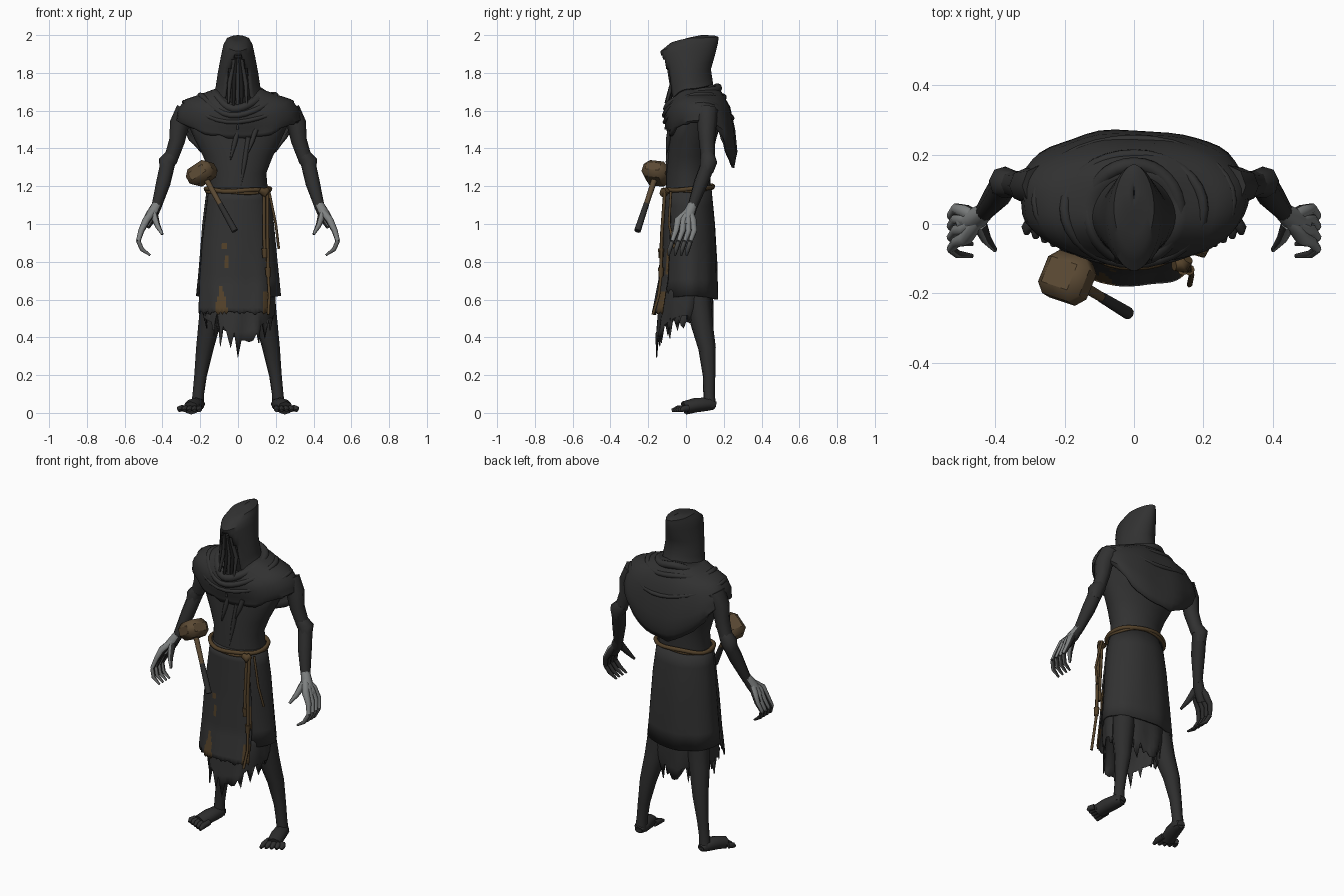
import bpy, bmesh, random
from math import sin, cos, pi, radians, copysign
from mathutils import Vector, Matrix

random.seed(4)
if "Cube" in bpy.data.objects:
    bpy.data.objects.remove(bpy.data.objects["Cube"])


def material(name, rgb):
    m = bpy.data.materials.new(name)
    m.use_nodes = True
    m.diffuse_color = (*rgb, 1)
    node = m.node_tree.nodes["Principled BSDF"]
    node.inputs["Base Color"].default_value = (*rgb, 1)
    node.inputs["Roughness"].default_value = .9
    return m


CLOTH = material("charcoal cloth", (.031, .031, .031))
SKIN = material("dark skin", (.027, .027, .027))
SHADOW = material("hood shadow", (.012, .012, .012))
PALE = material("pale grey hand", (.21, .22, .22))
FINGER = material("grey fingers", (.12, .123, .122))
ROPE = material("brown rope", (.085, .052, .022))
WOOD = material("mallet wood", (.105, .068, .034))


def finish(name, mesh, mats, angle=40):
    ob = bpy.data.objects.new(name, mesh)
    bpy.context.collection.objects.link(ob)
    for m in mats:
        mesh.materials.append(m)
    bpy.ops.object.select_all(action='DESELECT')
    ob.select_set(True)
    bpy.context.view_layer.objects.active = ob
    bpy.ops.object.shade_smooth_by_angle(angle=radians(angle))
    return ob


def ring_point(ring, a, power=1):
    """Point on an oval ring; a = 0 is the front, a = pi / 2 is +x."""
    rx, yf, yb, zf, zs, zb = ring
    c, s = cos(a), sin(a)
    x = rx * copysign(abs(s) ** power, s)
    y = (yf + yb) / 2 - (yb - yf) / 2 * copysign(abs(c) ** power, c)
    z = zs + (zf - zs if c > 0 else zb - zs) * c * c
    return Vector((x, y, z))


def loft(name, rings, mats, n=36, sub=1, span=None, power=1, folds=0, jag=None,
         skip=None, paint=None, thick=0, cap=False):
    """Skin a stack of oval rings; a span makes an open sheet."""
    bm = bmesh.new()
    rows = []
    for k in range(len(rings) - 1):
        for t in range(sub):
            f = t / sub
            rows.append([p + (q - p) * f for p, q in zip(rings[k], rings[k + 1])])
    rows.append(list(rings[-1]))
    lo, hi = span or (0, 2 * pi)
    count = n + 1 if span else n
    angles = [lo + (hi - lo) * i / n for i in range(count)]
    grid = []
    for j, r in enumerate(rows):
        t = j / (len(rows) - 1)
        line = []
        for i, a in enumerate(angles):
            p = ring_point(r, a, power)
            w = folds * t * (sin(a * 7 + 1 + 3 * t) + .6 * sin(a * 11 + 2))
            p += Vector((sin(a) * w, -cos(a) * w, 0))
            if jag and j == len(rows) - 1:
                p.z += jag(i)
            line.append(bm.verts.new(p))
        grid.append(line)
    for j in range(len(rows) - 1):
        for i in range(n):
            k = (i + 1) % count
            a = (angles[i] + (hi - lo) / n / 2 + pi) % (2 * pi) - pi
            quad = [grid[j][i], grid[j][k], grid[j + 1][k], grid[j + 1][i]]
            z = sum(v.co.z for v in quad) / 4
            if skip and skip(a, z):
                continue
            f = bm.faces.new(quad)
            f.material_index = paint(a, z) if paint else 0
    if cap:
        bm.faces.new(grid[0])
        bm.faces.new(grid[-1])
    bmesh.ops.recalc_face_normals(bm, faces=bm.faces[:])
    mesh = bpy.data.meshes.new(name)
    bm.to_mesh(mesh)
    bm.free()
    ob = finish(name, mesh, mats)
    if thick:
        ob.modifiers.new("thickness", 'SOLIDIFY').thickness = thick


def tube(name, pts, radii, mat, side=1, cyclic=False, inner=None):
    """Round tube with a radius at each point; side mirrors x, inner colours the body side."""
    cu = bpy.data.curves.new(name, 'CURVE')
    cu.dimensions = '3D'
    cu.bevel_depth, cu.bevel_resolution, cu.use_fill_caps = 1, 2, True
    sp = cu.splines.new('POLY')
    sp.points.add(len(pts) - 1)
    sp.use_cyclic_u = cyclic
    for i, (p, q) in enumerate(zip(sp.points, pts)):
        p.co = (q[0] * side, q[1], q[2], 1)
        p.radius = radii[i] if isinstance(radii, (list, tuple)) else radii
    tmp = bpy.data.objects.new(name + "_path", cu)
    bpy.context.collection.objects.link(tmp)
    deps = bpy.context.evaluated_depsgraph_get()
    mesh = bpy.data.meshes.new_from_object(tmp.evaluated_get(deps))
    bpy.data.objects.remove(tmp)
    mesh.materials.clear()
    ob = finish(name, mesh, [mat, inner] if inner else [mat], 60)
    if inner:
        for f in mesh.polygons:
            f.material_index = int(f.normal.dot(Vector((side, -.7, .3))) < -.1)
    return ob


def loop(name, ring, radius, mat, wave=0, power=1):
    pts = [ring_point(ring, 2 * pi * i / 32, power) + Vector((0, 0, wave * sin(i * pi / 4)))
           for i in range(32)]
    tube(name, pts, radius, mat, cyclic=True)


# Hood with an open front and a dark hollow inside
hood = [(.165, -.09, .18, 1.6, 1.65, 1.67), (.122, -.1, .145, 1.67, 1.7, 1.73),
        (.107, -.11, .132, 1.76, 1.8, 1.82), (.092, -.13, .155, 1.87, 1.88, 1.9),
        (.077, -.135, .17, 1.915, 1.95, 1.96), (.058, -.08, .172, 1.96, 1.985, 1.99),
        (.03, .02, .15, 1.988, 1.996, 1.998), (.002, .08, .1, 2, 2, 2)]
loft("hood", hood, [CLOTH], n=40, sub=2, power=1.1, thick=.012,
     skip=lambda a, z: abs(a) < .66 - max(0, z - 1.76) * 2.6 and z < 1.9)
loft("hood_hollow", [(.09, -.05, .12, 1.58, 1.6, 1.6), (.08, -.05, .11, 1.8, 1.8, 1.8),
                     (.06, -.05, .13, 1.9, 1.91, 1.92)], [SHADOW], cap=True)
for i, (x, low) in enumerate([(-.045, 1.64), (-.022, 1.57), (-.002, 1.5),
                              (.018, 1.53), (.042, 1.62)]):
    tube("veil_strip", [(x * .4, -.1, 1.88), (x, -.075, 1.74), (x * 1.1, -.108, low)],
         [.01, .012, .006], SHADOW if i % 2 else CLOTH)

# Shoulder drape, low at the back, with rolled folds
drape = [(.11, -.09, .14, 1.64, 1.72, 1.74), (.19, -.11, .19, 1.6, 1.69, 1.7),
         (.28, -.115, .235, 1.57, 1.66, 1.62), (.32, -.11, .26, 1.53, 1.61, 1.5),
         (.33, -.1, .27, 1.49, 1.55, 1.38), (.315, -.095, .252, 1.46, 1.54, 1.3)]
loft("shoulder_drape", drape, [CLOTH], n=48, sub=2, power=.88, folds=.004, thick=.015,
     jag=lambda i: random.uniform(-.01, .01))
loop("neck_fold", (.13, -.1, .17, 1.61, 1.69, 1.72), .022, CLOTH, .006)
loop("middle_fold", (.2, -.112, .2, 1.575, 1.68, 1.67), .016, CLOTH, .006)
loop("outer_fold", (.285, -.112, .245, 1.54, 1.645, 1.56), .012, CLOTH, .005)

# Torso with a few hanging tatters down the chest
loft("torso", [(z[0], z[1], z[2], z[3], z[3], z[3]) for z in
               [(.16, -.108, .13, 1.15), (.15, -.105, .13, 1.27), (.185, -.098, .14, 1.36),
                (.23, -.092, .16, 1.45), (.275, -.08, .19, 1.55), (.2, -.07, .17, 1.64)]],
     [CLOTH], n=28, cap=True)
for x, top, low in ((-.02, 1.5, 1.34), (.035, 1.46, 1.2), (.075, 1.5, 1.38)):
    tube("chest_tatter", [(x + .02, -.085, top), (x, -.095, (top + low) / 2), (x - .02, -.102, low)],
         [.014, .013, .004], CLOTH)

# Long skirt, ragged underskirt and stained apron
loft("skirt", [(.165, -.11, .135, 1.19, 1.19, 1.19), (.19, -.12, .155, 1, 1, 1),
               (.207, -.12, .165, .8, .8, .8), (.225, -.12, .168, .6, .62, .6)],
     [CLOTH], n=40, sub=2, folds=.003, thick=.012)
loft("ragged_underskirt", [(.2, -.12, .145, .7, .7, .7), (.195, -.145, .145, .52, .56, .54),
                           (.175, -.16, .135, .33, .47, .4)], [CLOTH], n=56, sub=2, folds=.008,
     thick=.006, jag=lambda i: random.uniform(-.04, .03) + (i % 3 > 0) * random.uniform(.02, .12))


def stains(a, z):
    hem = z < .67 and abs(a + .38) < (.7 - z) * 1.1 or z < .65 and a > .6
    spot = .86 < z < .92 and abs(a + .33) < .06 or .78 < z < .83 and abs(a + .24) < .05
    edge = .72 < z < .86 and a > .76
    return int(hem or spot or edge)


loft("apron", [(.165, -.12, .13, 1.17, 1.17, 1.17), (.2, -.132, .15, .9, .9, .9),
               (.212, -.145, .155, .7, .7, .7), (.215, -.18, .16, .53, .53, .53)],
     [CLOTH, ROPE], n=44, sub=6, span=(-1.25, .84), power=.88, folds=.003, paint=stains, thick=.008,
     jag=lambda i: random.uniform(-.01, .01))

# Rope belt, knot and hanging ends
loop("belt_rope", (.17, -.122, .143, 1.175, 1.185, 1.2), .012, ROPE, .004, .93)
loop("belt_rope_second", (.168, -.122, .141, 1.165, 1.174, 1.192), .008, ROPE, -.004, .93)
tube("belt_knot", [(.115, -.12, 1.18), (.14, -.118, 1.165), (.155, -.1, 1.18)],
     [.015, .025, .017], ROPE)
for x, low in ((.138, .82), (.156, .72)):
    tube("hanging_rope", [(x, -.112, 1.17), (x, -.128, .95), (x + .004, -.133, low)], .009, ROPE)
    tube("rope_end", [(x + .003, -.132, low + .05), (x + .004, -.133, low)], [.016, .012], ROPE)
tube("side_cord", [(.165, -.08, 1.17), (.2, -.09, 1), (.216, -.06, .87)], .007, ROPE)
tube("apron_cord", [(.16, -.133, .72), (.166, -.145, .62), (.16, -.175, .52)], .008, ROPE)

# Mallet tucked into the belt
along = Vector((.15, -.09, -.27)).normalized()
wide = Vector((.12, -.04, .08))
wide = (wide - along * wide.dot(along)).normalized()
turn = Matrix((wide, along.cross(wide), along)).transposed().to_4x4()
bm = bmesh.new()
bmesh.ops.create_cube(bm, size=1)
bmesh.ops.scale(bm, vec=(.148, .135, .1), verts=bm.verts)
bmesh.ops.bevel(bm, geom=bm.edges[:], offset=.028, segments=1, affect='EDGES')
bm.transform(Matrix.Translation((-.192, -.155, 1.268)) @ turn)
head = bpy.data.meshes.new("mallet_head")
bm.to_mesh(head)
bm.free()
finish("mallet_head", head, [WOOD], 40)
start = Vector((-.17, -.165, 1.24))
tube("mallet_handle", [start, start + along * .17], [.016, .014], WOOD)
tube("mallet_grip", [start + along * .16, start + along * .33], [.015, .018], SKIN)

for s in (-1, 1):
    # Thin arms with wrapped elbows
    tube("upper_arm", [(.27, .11, 1.6), (.31, .11, 1.53), (.323, .11, 1.44), (.36, .118, 1.33)],
         [.06, .052, .042, .036], CLOTH, s)
    tube("elbow_wrap", [(.345, .115, 1.365), (.375, .12, 1.33), (.38, .108, 1.28)],
         [.038, .046, .037], CLOTH, s)
    tube("forearm", [(.372, .118, 1.32), (.395, .08, 1.22), (.435, .03, 1.08)],
         [.04, .039, .026], SKIN, s)
    # Gaunt hands, pale on the outside and dark on the palm side
    tube("palm", [(.43, .035, 1.1), (.455, .015, 1.05), (.49, 0, .99)], [.027, .033, .027],
         PALE, s, inner=SKIN)
    for y in (-.052, -.018, .014, .044):
        knuckle, mid = (.512, y, .965), (.528, y - .02, .91)
        tube("hand_bone", [(.445, .015, 1.07), (.485, y * .8, 1.02), knuckle, mid],
             [.02, .021, .016, .012], PALE, s, inner=SKIN)
        tube("finger", [mid, (.508, y - .035, .865), (.465, y - .04, .835)],
             [.012, .012, .006], FINGER, s, inner=SKIN)
    tube("thumb", [(.445, 0, 1.05), (.425, -.045, .99), (.4, -.075, .945)],
         [.022, .015, .007], PALE, s, inner=SKIN)
    # Bare legs, feet and toes
    tube("leg", [(.12, .06, .7), (.135, .07, .58), (.15, .082, .48), (.176, .112, .34),
                 (.198, .122, .2), (.21, .122, .1), (.215, .125, .03)],
         [.07, .065, .06, .047, .034, .031, .035], SKIN, s)
    foot = tube("foot", [(.21, .155, .045), (.215, .12, .055), (.232, .05, .048), (.25, -.01, .03)],
                [.025, .042, .045, .042], SKIN, s)
    foot.scale.z = .85
    for i in range(5):
        x = .205 + i * .022
        tube("toe", [(x, .01, .025), (x + i * .004, -.045 + i * .008, .022),
                     (x + i * .004, -.075 + i * .012, .012)], [.018, .016, .009], SKIN, s)
